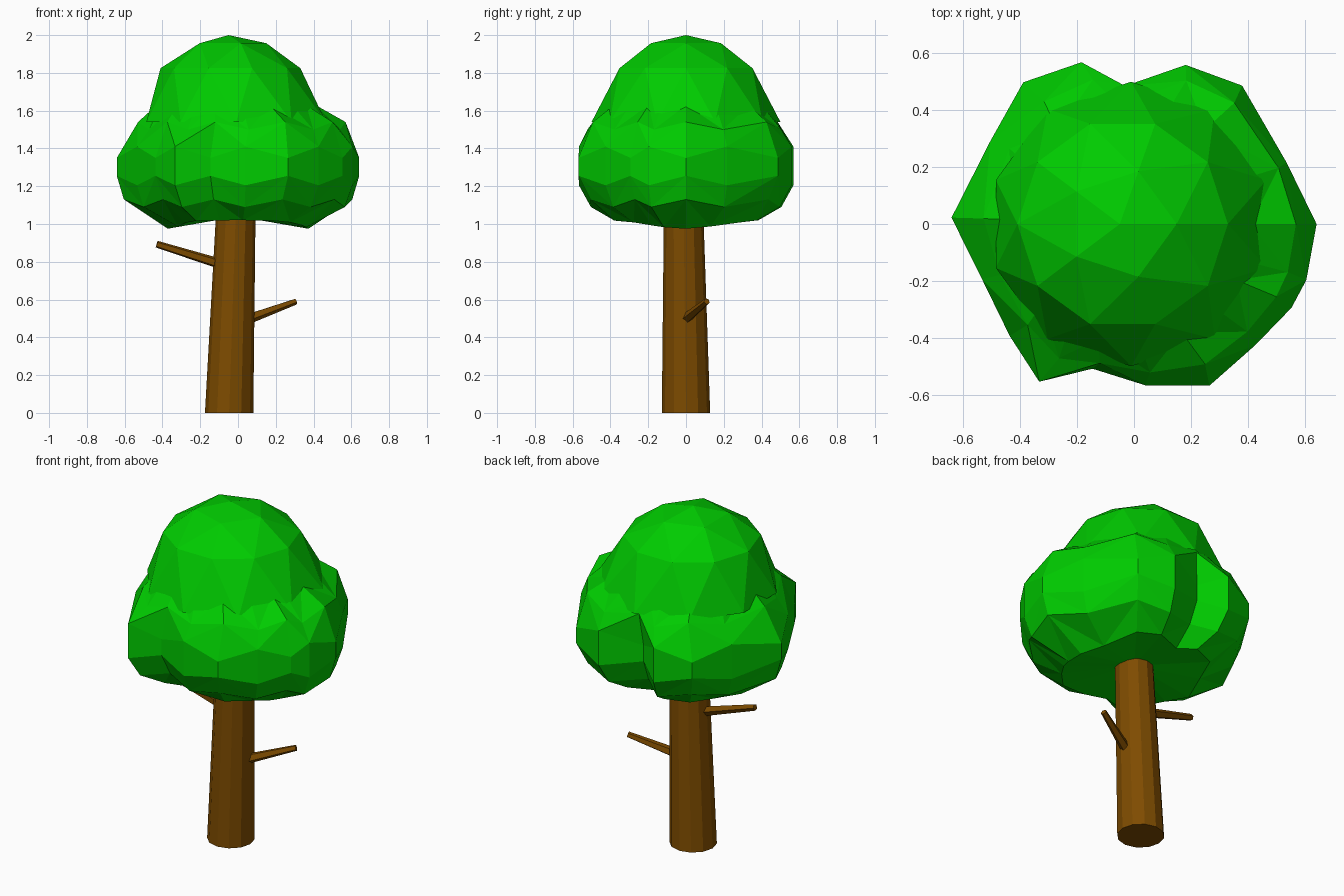
import bpy, bmesh, math
from mathutils import Vector

if "Cube" in bpy.data.objects:
    bpy.data.objects.remove(bpy.data.objects["Cube"])


def material(name, rgb):
    m = bpy.data.materials.new(name)
    m.diffuse_color = (*rgb, 1)
    m.use_nodes = True
    m.node_tree.nodes["Principled BSDF"].inputs["Base Color"].default_value = m.diffuse_color
    return m


leaf_green = material("leaf green", (0.0, 0.60, 0.0))
bark_brown = material("bark brown", (0.21, 0.072, 0.0))


def finish(name, bm, mat):
    bmesh.ops.recalc_face_normals(bm, faces=bm.faces)
    me = bpy.data.meshes.new(name)
    bm.to_mesh(me)
    bm.free()
    me.materials.append(mat)
    ob = bpy.data.objects.new(name, me)
    bpy.context.collection.objects.link(ob)


def limb(name, a, b, r1, r2, sides):
    """Tapered straight limb from a to b."""
    a, b = Vector(a), Vector(b)
    d = b - a
    bpy.ops.mesh.primitive_cone_add(vertices=sides, radius1=r1, radius2=r2,
                                    depth=d.length, location=(a + b) / 2)
    ob = bpy.context.object
    ob.name = name
    ob.rotation_euler = Vector((0, 0, 1)).rotation_difference(d).to_euler()
    ob.data.materials.append(bark_brown)
    return ob


# Leaning trunk, with its foot cut flat on the ground
trunk = limb("trunk", (0, 0, 0), (0, 0, 1.08), 0.128, 0.104, 12)
for v in trunk.data.vertices:
    t = v.co.z / 1.08 + 0.5
    v.co.x += -0.047 + 0.036 * t
    v.co.y += -0.013 * t

# Two bare branches
limb("right_branch", (0.03, -0.01, 0.49), (0.305, 0.11, 0.59), 0.03, 0.017, 5)
limb("left_branch", (-0.05, -0.01, 0.775), (-0.43, -0.035, 0.893), 0.03, 0.019, 5)

# Dome of the crown: upper half of a low-poly ball, its rings reshaped
bm = bmesh.new()
bmesh.ops.create_icosphere(bm, subdivisions=2, radius=1)
bmesh.ops.delete(bm, geom=[v for v in bm.verts if v.co.z < -0.1], context='VERTS')
for v in bm.verts:
    flat = Vector((v.co.x, v.co.y, 0))
    if v.co.z > 0.95:
        r, z, shift = 0, 2.0, -0.05
    elif v.co.z > 0.7:
        r, z, shift = 0.195, 1.957, -0.045
    elif v.co.z > 0.2:
        r, z, shift = 0.37, 1.825, -0.04
    else:
        r, z, shift = 0.50, 1.54, -0.01
    if flat.length > 1e-4:
        flat.normalize()
    v.co = flat * r + Vector((shift, 0, z))
finish("top_foliage", bm, leaf_green)

# Lumpy lower crown: an uneven outline (angle, radius) lofted through rings
outline = [(0, .655), (22, .59), (52, .63), (72, .60), (96, .48), (108, .61),
           (128, .645), (150, .595), (178, .655), (200, .58), (222, .60), (239, .66),
           (254, .54), (274, .58), (295, .64), (315, .615), (332, .64), (342, .65)]
# height, share of the outline radius, fixed radius, zigzag in height, sideways shift
rings = [(1.02, 0.66, 0, 0, 0), (1.11, 0.87, 0, 0.02, 0), (1.23, 0.98, 0, 0.025, 0),
         (1.38, 0.98, 0, -0.03, 0), (1.52, 0.35, 0.32, 0.02, 0.02), (1.63, 0, 0.42, 0, -0.01)]
bm = bmesh.new()
loops = []
for z, share, fixed, zig, shift in rings:
    loop = []
    for i, (deg, r) in enumerate(outline):
        a = math.radians(deg)
        side = math.cos(a) ** 4
        rad = share * r + fixed
        if z < 1.05:
            rad -= 0.06 * side
        elif z < 1.15:
            rad += 0.035 * side
        drop = 0.045 * side if z < 1.05 else 0
        loop.append(bm.verts.new((rad * math.cos(a) + shift, rad * math.sin(a),
                                  z - drop + zig * (-1) ** i)))
    loops.append(loop)
n = len(outline)
for lo, hi in zip(loops, loops[1:]):
    for i in range(n):
        j = (i + 1) % n
        if i % 2:
            bm.faces.new((lo[i], lo[j], hi[j]))
            bm.faces.new((lo[i], hi[j], hi[i]))
        else:
            bm.faces.new((lo[i], lo[j], hi[i]))
            bm.faces.new((lo[j], hi[j], hi[i]))
base = bm.verts.new((0, 0, 1.04))
for i in range(n):
    bm.faces.new((base, loops[0][(i + 1) % n], loops[0][i]))
finish("lower_foliage", bm, leaf_green)
